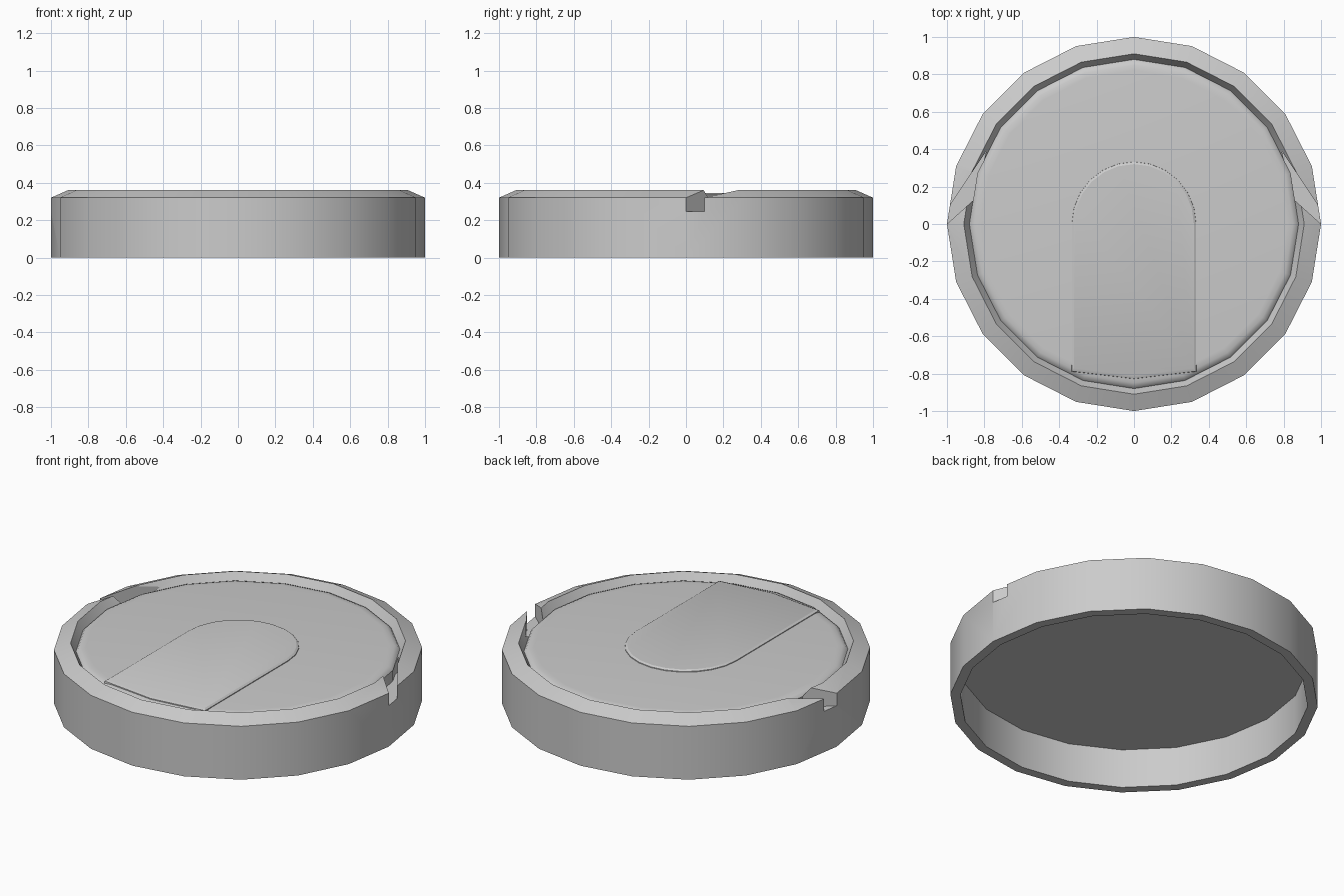
import bpy, bmesh, math

if "Cube" in bpy.data.objects:
    bpy.data.objects.remove(bpy.data.objects["Cube"])

SIDES = 20


def finish(name, bm):
    bmesh.ops.recalc_face_normals(bm, faces=bm.faces)
    me = bpy.data.meshes.new(name)
    bm.to_mesh(me)
    bm.free()
    ob = bpy.data.objects.new(name, me)
    bpy.context.collection.objects.link(ob)
    return ob


def lathe(name, profile, closed):
    """Turn an (r, z) profile around z; open profiles get flat caps."""
    bm = bmesh.new()
    angs = [2 * math.pi * i / SIDES for i in range(SIDES)]
    rings = [[bm.verts.new((r * math.cos(a), r * math.sin(a), z)) for a in angs]
             for r, z in profile]
    pairs = list(zip(rings, rings[1:]))
    if closed:
        pairs.append((rings[-1], rings[0]))
    else:
        bm.faces.new(rings[0])
        bm.faces.new(rings[-1])
    for lo, hi in pairs:
        for i in range(SIDES):
            j = (i + 1) % SIDES
            bm.faces.new((lo[i], lo[j], hi[j], hi[i]))
    return finish(name, bm)


def prism(name, loops):
    """Loft matching (points, z) outlines into a solid."""
    bm = bmesh.new()
    rings = [[bm.verts.new((x, y, z)) for x, y in pts] for pts, z in loops]
    bm.faces.new(rings[0])
    bm.faces.new(rings[-1])
    for lo, hi in zip(rings, rings[1:]):
        n = len(lo)
        for i in range(n):
            j = (i + 1) % n
            bm.faces.new((lo[i], lo[j], hi[j], hi[i]))
    return finish(name, bm)


def smooth(ob):
    bpy.ops.object.select_all(action='DESELECT')
    ob.select_set(True)
    bpy.context.view_layer.objects.active = ob
    bpy.ops.object.shade_smooth_by_angle(angle=math.radians(30))


# outer rim: wall, chamfered lip and inner ledge
rim = lathe("outer_rim", [(1, 0), (1, .32), (.91, .36), (.88, .31),
                          (.88, .235), (.945, .235), (.945, 0)], True)

# slanted notches through the rim on both sides
notch = [(1.05, -.045), (.85, .135), (.79, .39), (1.05, 0)]
for side, s in (("right", 1), ("left", -1)):
    pts = [(s * x, y) for x, y in notch]
    cutter = prism("notch_cutter_" + side, [(pts, .245), (pts, .5)])
    cutter.hide_render = True
    mod = rim.modifiers.new("notch", 'BOOLEAN')
    mod.operation = 'DIFFERENCE'
    mod.solver = 'EXACT'
    mod.object = cutter
    bpy.context.view_layer.objects.active = rim
    bpy.ops.object.modifier_apply(modifier=mod.name)
    bpy.data.objects.remove(cutter)
smooth(rim)

# recessed lid plate with a softly rounded edge
smooth(lathe("lid_plate", [(.88, .235), (.88, .31), (.87, .322),
                           (.85, .33), (.82, .333)], False))


# raised arched tongue running to the front edge
def arch(r, front):
    arc = [(r * math.cos(math.pi * i / 12), r * math.sin(math.pi * i / 12))
           for i in range(13)]
    return arc + [(-r, front), (0, front - .04), (r, front)]


smooth(prism("arched_tongue", [(arch(.335, -.79), .318), (arch(.332, -.787), .337),
                               (arch(.32, -.77), .344)]))
